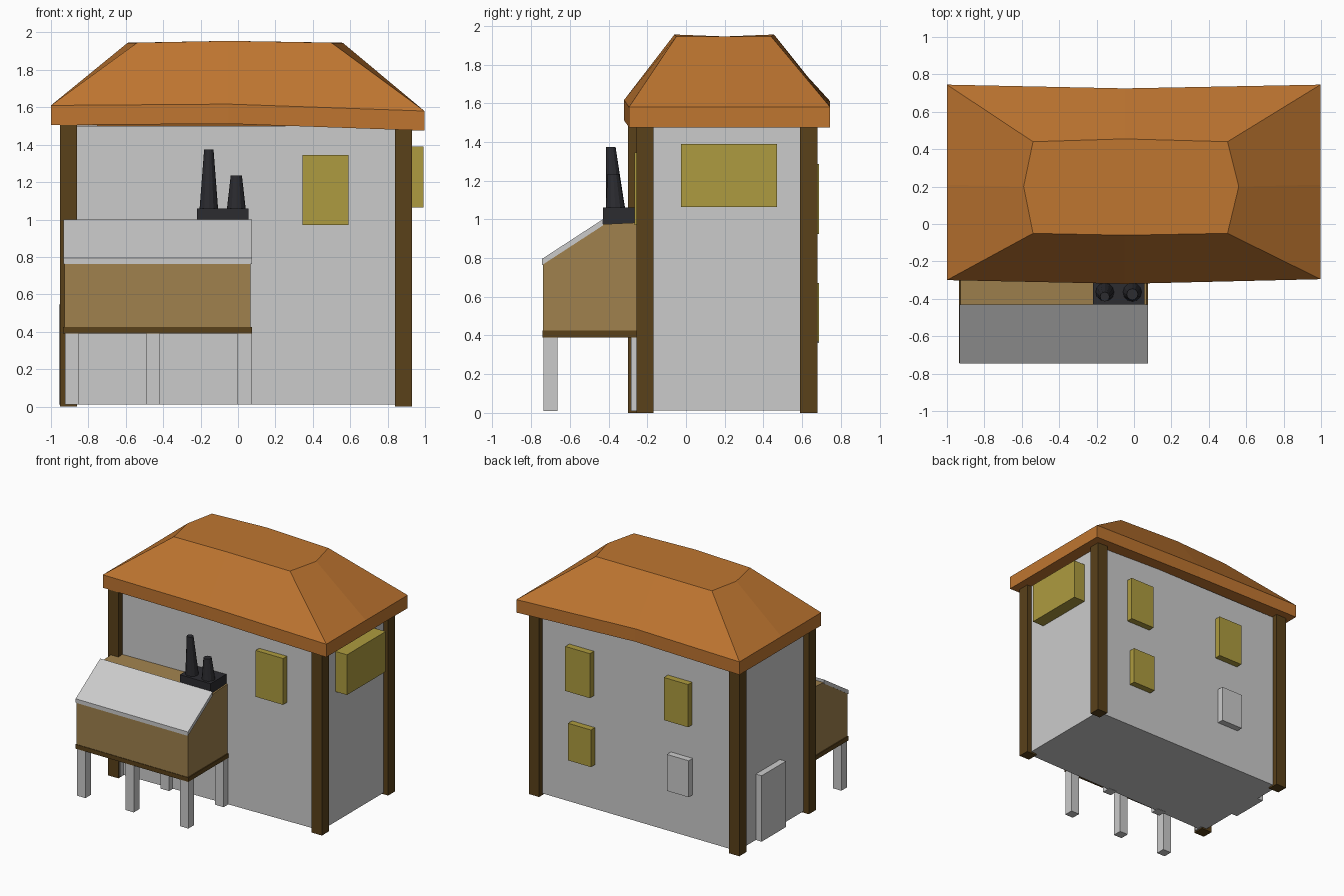
import bpy, bmesh

if "Cube" in bpy.data.objects:
    bpy.data.objects.remove(bpy.data.objects["Cube"])


def material(name, rgb):
    m = bpy.data.materials.new(name)
    m.diffuse_color = (*rgb, 1)
    m.use_nodes = True
    m.node_tree.nodes["Principled BSDF"].inputs["Base Color"].default_value = m.diffuse_color
    return m


ORANGE = material("orange_roof", (0.52, 0.18, 0.03))
TIMBER = material("dark_timber", (0.10, 0.052, 0.01))
BROWN = material("brown_boards", (0.35, 0.22, 0.075))
YELLOW = material("yellow_glass", (0.42, 0.33, 0.05))
BLACK = material("black_metal", (0.025, 0.025, 0.03))


def finish(name, bm, mat=None):
    bmesh.ops.recalc_face_normals(bm, faces=bm.faces)
    me = bpy.data.meshes.new(name)
    bm.to_mesh(me)
    bm.free()
    ob = bpy.data.objects.new(name, me)
    bpy.context.collection.objects.link(ob)
    if mat:
        me.materials.append(mat)
    return ob


def loft(name, rings, mat=None):
    """Join equal-length rings of points and cap both ends."""
    bm = bmesh.new()
    rows = [[bm.verts.new(p) for p in ring] for ring in rings]
    n = len(rows[0])
    for a, b in zip(rows, rows[1:]):
        for i in range(n):
            j = (i + 1) % n
            bm.faces.new((a[i], a[j], b[j], b[i]))
    bm.faces.new(rows[0][::-1])
    bm.faces.new(rows[-1])
    return finish(name, bm, mat)


def box(name, x0, x1, y0, y1, z0, z1, mat=None):
    base = [(x0, y0), (x1, y0), (x1, y1), (x0, y1)]
    return loft(name, [[(x, y, z) for x, y in base] for z in (z0, z1)], mat)


def side_profile(name, x0, x1, yz, mat=None):
    return loft(name, [[(x, y, z) for y, z in yz] for x in (x0, x1)], mat)


# House walls (slightly skewed plan)
plan = [(-0.905, -0.25), (0.89, -0.21), (0.89, 0.635), (-0.905, 0.635)]
loft("house_walls", [[(x, y, z) for x, y in plan] for z in (0.012, 1.5)])

# Corner posts
for name, x, y, top in (("front_left", -0.907, -0.255, 1.52),
                        ("front_right", 0.885, -0.212, 1.5),
                        ("back_left", -0.907, 0.635, 1.52),
                        ("back_right", 0.885, 0.635, 1.5)):
    box(name + "_post", x - 0.046, x + 0.046, y - 0.045, y + 0.045, 0, top, TIMBER)

# Hipped roof: eave band plus flat cap, gently uneven
eave = [(-1, -0.30, 1.505), (-0.05, -0.32, 1.512), (0.997, -0.295, 1.475),
        (0.997, 0.21, 1.475), (0.997, 0.745, 1.475), (-0.05, 0.725, 1.512),
        (-1, 0.745, 1.505), (-1, 0.21, 1.505)]
cap = [(-0.54, -0.05, 1.945), (-0.05, -0.06, 1.955), (0.50, -0.05, 1.945),
       (0.56, 0.20, 1.945), (0.50, 0.44, 1.945), (-0.05, 0.455, 1.955),
       (-0.54, 0.44, 1.945), (-0.59, 0.20, 1.945)]
loft("roof", [eave, [(x, y, z + 0.105) for x, y, z in eave], cap], ORANGE)

# Windows and door
box("front_window", 0.345, 0.59, -0.267, -0.20, 0.97, 1.345, YELLOW)
box("right_window", 0.87, 0.993, -0.025, 0.47, 1.065, 1.39, YELLOW)
for name, x0, x1, z0, z1, mat in (
        ("back_window_upper_right", 0.38, 0.60, 0.925, 1.285, YELLOW),
        ("back_window_upper_left", -0.50, -0.283, 0.925, 1.27, YELLOW),
        ("back_window_lower_right", 0.37, 0.575, 0.37, 0.67, YELLOW),
        ("back_window_lower_left", -0.505, -0.31, 0.36, 0.655, None)):
    box(name, x0, x1, 0.61, 0.687, z0, z1, mat)
box("door", -0.957, -0.88, 0.09, 0.40, 0.012, 0.545)

# Raised front annex: floor, body and sloping roof slab
box("annex_floor", -0.935, 0.075, -0.742, -0.22, 0.39, 0.425, TIMBER)
side_profile("annex_body", -0.928, 0.068,
             [(-0.738, 0.42), (-0.738, 0.77), (-0.43, 0.975),
              (-0.22, 0.985), (-0.22, 0.42)], BROWN)
side_profile("annex_roof", -0.932, 0.074,
             [(-0.745, 0.763), (-0.745, 0.795), (-0.43, 1.0), (-0.43, 0.968)])

# Annex legs
for col, x in (("left", -0.888), ("middle", -0.455), ("right", 0.033)):
    for row, y in (("front", -0.70), ("back", -0.248)):
        box(f"{row}_{col}_leg", x - 0.038, x + 0.038, y - 0.037, y + 0.037, 0.01, 0.395)

# Chimney base with two tapered stacks
box("chimney_base", -0.22, 0.055, -0.43, -0.22, 0.975, 1.06, BLACK)


def stack(name, x, z1, r0, r1, lean):
    z0, y = 1.05, -0.364
    bm = bmesh.new()
    bmesh.ops.create_cone(bm, cap_ends=True, segments=12, radius1=r0, radius2=r1, depth=z1 - z0)
    for v in bm.verts:
        top = v.co.z > 0
        v.co.x += x
        v.co.y += y + (lean if top else 0)
        v.co.z = z1 if top else z0
    finish(name, bm, BLACK)


stack("tall_chimney", -0.156, 1.375, 0.05, 0.025, -0.025)
stack("short_chimney", -0.009, 1.235, 0.051, 0.03, -0.012)
